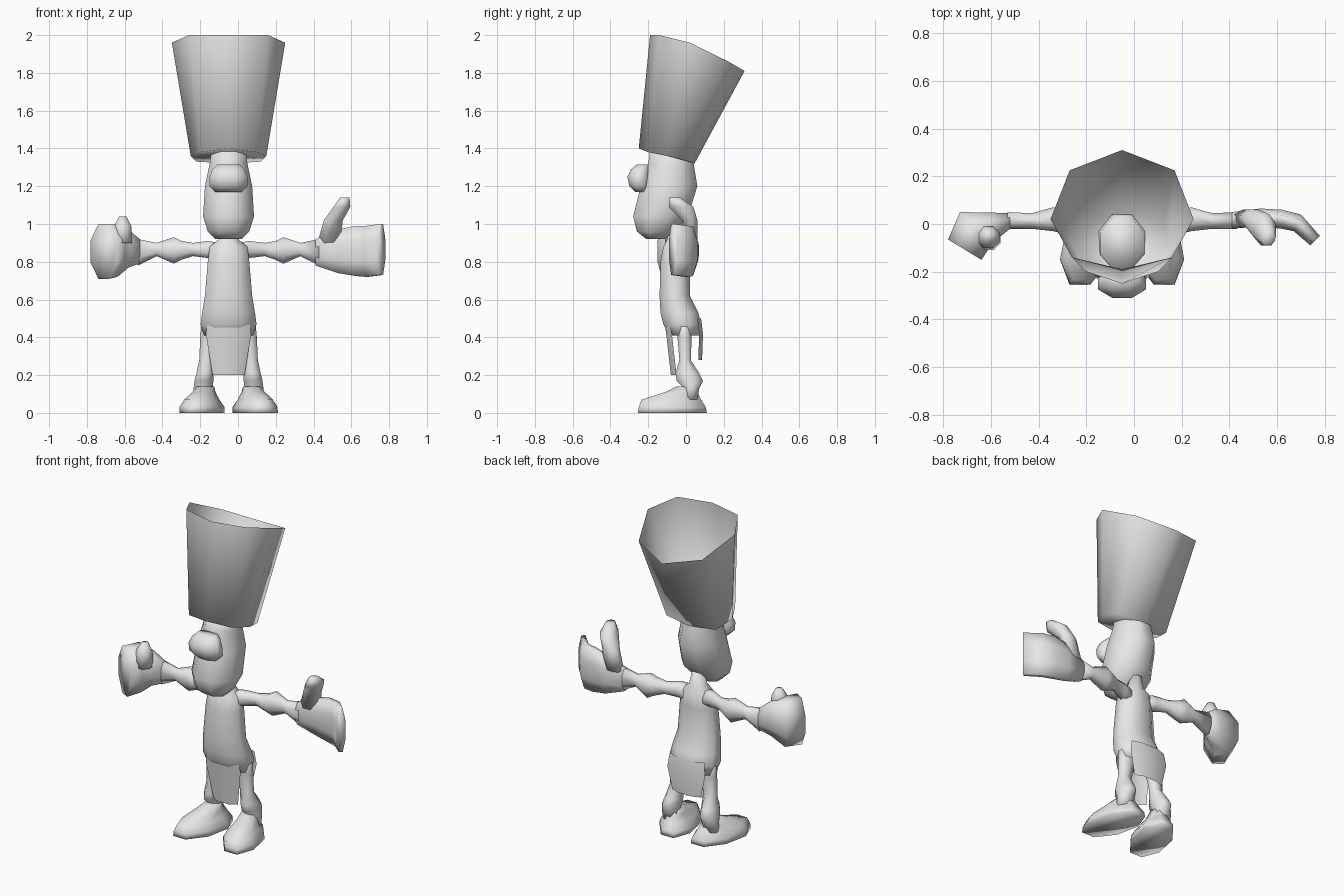
import bpy, math
from mathutils import Vector

SIDES = 8
MIDDLE = -0.05  # the body's own symmetry plane

default_cube = bpy.data.objects.get("Cube")
if default_cube:
    bpy.data.objects.remove(default_cube, do_unlink=True)

grey = bpy.data.materials.new("plain grey")
grey.use_nodes = True
grey_value = (0.8, 0.8, 0.8, 1)
grey.diffuse_color = grey_value
grey.node_tree.nodes["Principled BSDF"].inputs["Base Color"].default_value = grey_value


def make_object(name, verts, faces):
    mesh = bpy.data.meshes.new(name)
    mesh.from_pydata([tuple(v) for v in verts], [], faces)
    mesh.materials.append(grey)
    mesh.polygons.foreach_set("use_smooth", [True] * len(faces))
    mesh.update()
    part = bpy.data.objects.new(name, mesh)
    bpy.context.scene.collection.objects.link(part)
    return part


def mirrored(point):
    return Vector((2 * MIDDLE - point[0], point[1], point[2]))


def ring(center, across, upward):
    """Eight-sided loop whose flat sides reach the two half axes."""
    grow = 1 / math.cos(math.pi / SIDES)
    loop = []
    for i in range(SIDES):
        angle = (i + 0.5) * math.tau / SIDES
        loop.append(center + across * math.cos(angle) * grow + upward * math.sin(angle) * grow)
    return loop


def loft(name, rings, cap_end=True):
    count = len(rings[0])
    verts = [v for loop in rings for v in loop]
    faces = [tuple(reversed(range(count)))]
    for row in range(len(rings) - 1):
        for i in range(count):
            j = (i + 1) % count
            low, high = row * count, (row + 1) * count
            faces.append((low + i, low + j, high + j, high + i))
    if cap_end:
        last = (len(rings) - 1) * count
        faces.append(tuple(range(last, last + count)))
    return make_object(name, verts, faces)


def stack(levels):
    """Level loops: height, centre x, half width, front y, back y."""
    return [ring(Vector((x, (front + back) / 2, z)), Vector((half, 0, 0)),
                 Vector((0, (back - front) / 2, 0)))
            for z, x, half, front, back in levels]


def spans(sections):
    """Upright loops: front x, front y, back x, back y, bottom, top."""
    loops = []
    for ax, ay, bx, by, low, high in sections:
        a, b = Vector((ax, ay, 0)), Vector((bx, by, 0))
        center = (a + b) / 2 + Vector((0, 0, (low + high) / 2))
        loops.append(ring(center, (b - a) / 2, Vector((0, 0, (high - low) / 2))))
    return loops


def symmetric_loop(half):
    right_side = [Vector((MIDDLE + x, y, z)) for x, y, z in half]
    return right_side + [mirrored(p) for p in reversed(right_side[1:-1])]


# Tall open hat with a slanted rim
hat_base = symmetric_loop([(0, -.25, 1.4), (.15, -.2, 1.38), (.2, -.1, 1.36),
                           (.17, .02, 1.33), (0, .045, 1.32)])
hat_rim = symmetric_loop([(0, -.19, 2), (.21, -.14, 2), (.3, .02, 1.96),
                          (.22, .225, 1.86), (0, .31, 1.81)])
loft("hat", [hat_base, hat_rim], cap_end=False)

# Head and nose
loft("head", stack([
    (.92, MIDDLE, .07, -.21, -.11),
    (.96, MIDDLE, .11, -.26, -.07),
    (1.04, MIDDLE, .135, -.28, .01),
    (1.2, MIDDLE, .125, -.24, .06),
    (1.32, MIDDLE, .1, -.2, .04),
    (1.39, MIDDLE, .09, -.19, .03)]))
loft("nose", stack([
    (1.17, MIDDLE, .07, -.27, -.2),
    (1.2, MIDDLE, .1, -.3, -.19),
    (1.25, MIDDLE, .1, -.31, -.19),
    (1.29, MIDDLE, .085, -.29, -.19),
    (1.315, MIDDLE, .06, -.26, -.19)]))

# Torso with neck
loft("torso", stack([
    (.41, MIDDLE, .13, -.09, .07),
    (.47, MIDDLE, .148, -.12, .08),
    (.53, MIDDLE, .14, -.135, .065),
    (.62, MIDDLE, .125, -.14, .02),
    (.8, MIDDLE, .11, -.135, .02),
    (.88, MIDDLE, .1, -.12, .02),
    (.92, MIDDLE, .05, -.1, 0),
    (1, MIDDLE, .03, -.09, -.01)]))


# Hanging cloth panels
def panel(name, rows, edge_shift):
    verts, faces = [], []
    for z, half, y in rows:
        for side in (-1, -.5, .5, 1):
            verts.append((MIDDLE + side * half, y + edge_shift * (abs(side) == 1), z))
    for row in range(len(rows) - 1):
        for col in range(3):
            k = row * 4 + col
            faces.append((k, k + 1, k + 5, k + 4))
    return make_object(name, verts, faces)


panel("front_apron", [(.56, .1, -.13), (.42, .12, -.105), (.2, .085, -.08)], .03)
panel("back_flap", [(.5, .12, .08), (.42, .13, .09), (.28, .1, .085)], -.02)

# Legs and feet, the second of each mirrored
leg = stack([
    (.07, .085, .05, -.02, .06),
    (.13, .085, .05, -.01, .07),
    (.17, .08, .05, -.05, .09),
    (.21, .075, .045, -.055, .07),
    (.28, .065, .04, -.035, .025),
    (.4, .05, .05, -.045, .03),
    (.5, .04, .05, -.05, .03)])
foot = stack([
    (0, .09, .105, -.255, .11),
    (.03, .09, .105, -.25, .105),
    (.07, .09, .08, -.235, .08),
    (.11, .09, .055, -.11, .06),
    (.14, .085, .04, -.05, .05)])
for loop in foot:
    for point in loop:
        point.x -= .2 * (point.y + .07)  # toes turned outward
for part_name, loops in (("leg", leg), ("foot", foot)):
    loft("left_" + part_name, loops)
    loft("right_" + part_name, [[mirrored(p) for p in reversed(loop)] for loop in loops])

# Arms with a bump at the elbow
arm = spans([
    (0, -.09, 0, 0, .8, .9),
    (.06, -.07, .06, .01, .82, .91),
    (.14, -.03, .14, .03, .83, .9),
    (.2, -.04, .2, .06, .81, .91),
    (.24, -.03, .24, .07, .79, .93),
    (.33, -.02, .33, .045, .83, .9),
    (.43, -.02, .43, .05, .78, .92)])
loft("left_arm", arm)
loft("right_arm", [[mirrored(p) for p in reversed(loop)] for loop in arm])

# Open left hand with a raised thumb
loft("left_hand", spans([
    (.41, -.02, .41, .05, .78, .92),
    (.53, -.01, .53, .065, .74, .97),
    (.62, -.02, .62, .06, .725, .99),
    (.67, -.03, .7, .04, .72, .99),
    (.74, -.09, .78, -.05, .73, 1)]))
loft("left_thumb", stack([
    (.9, .48, .06, -.01, .06),
    (1.02, .505, .05, -.02, .06),
    (1.09, .55, .045, -.09, .04),
    (1.14, .565, .025, -.09, -.03)]))

# Curled right hand with the thumb over the front
loft("right_hand", spans([
    (-.52, -.02, -.52, .045, .79, .92),
    (-.57, -.06, -.6, .048, .77, .97),
    (-.6, -.09, -.73, .05, .72, 1),
    (-.64, -.15, -.78, -.065, .71, 1)]))
loft("right_thumb", stack([
    (.9, -.61, .05, -.11, -.01),
    (.99, -.61, .045, -.1, -.01),
    (1.04, -.61, .02, -.07, -.03)]))
